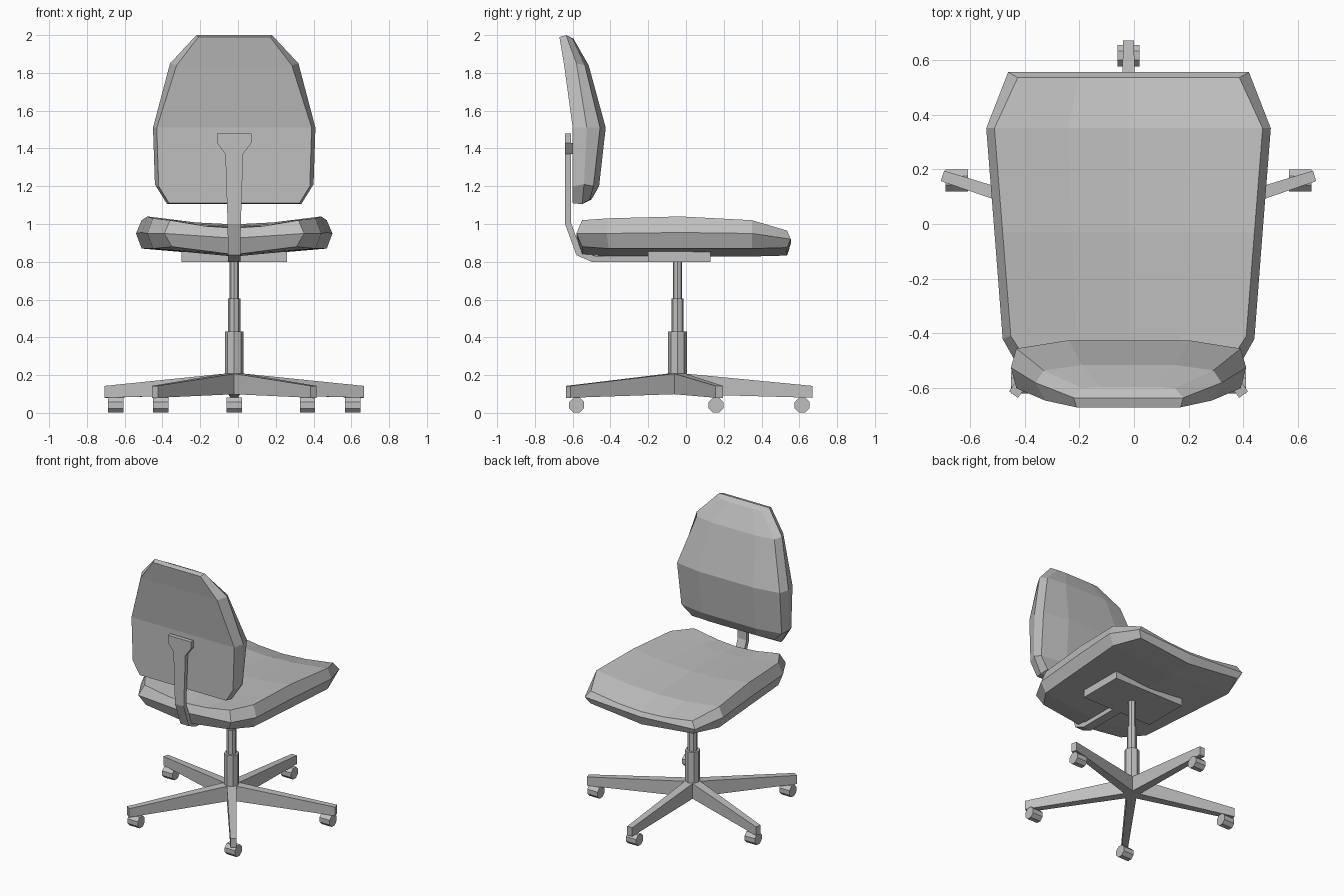
import bpy, bmesh, math
from mathutils import Matrix, Vector

if "Cube" in bpy.data.objects:
    bpy.data.objects.remove(bpy.data.objects["Cube"], do_unlink=True)

CX, CY = -0.02, -0.045   # column axis

grey = bpy.data.materials.new("plain grey")
grey.use_nodes = True
COLOUR = (0.52, 0.52, 0.52, 1)
grey.diffuse_color = COLOUR
grey.node_tree.nodes["Principled BSDF"].inputs["Base Color"].default_value = COLOUR


def finish(name, bm, location):
    bmesh.ops.recalc_face_normals(bm, faces=bm.faces)
    mesh = bpy.data.meshes.new(name)
    bm.to_mesh(mesh)
    bm.free()
    mesh.materials.append(grey)
    obj = bpy.data.objects.new(name, mesh)
    obj.location = location
    bpy.context.collection.objects.link(obj)
    return obj


def loft(name, rings, location):
    """Closed tube through rings of equal length, capped at both ends."""
    bm = bmesh.new()
    rows = [[bm.verts.new(p) for p in ring] for ring in rings]
    for a, b in zip(rows, rows[1:]):
        for i in range(len(a)):
            j = (i + 1) % len(a)
            bm.faces.new((a[i], a[j], b[j], b[i]))
    bm.faces.new(rows[0])
    bm.faces.new(rows[-1])
    return finish(name, bm, location)


def cushion(name, sections, ends):
    """Half shell (back centre, back edge, rim, front edge, middle, centre), mirrored in x."""
    bm = bmesh.new()
    rows = [[bm.verts.new(p) for p in s] for s in sections]
    for a, b in zip(rows, rows[1:]):
        for i in range(len(a) - 1):
            bm.faces.new((a[i], a[i + 1], b[i + 1], b[i]))
    for row, end in ((rows[0], ends[0]), (rows[-1], ends[1])):
        rim = bm.verts.new(end)
        bm.faces.new((row[0], row[1], row[2], rim))
        bm.faces.new((rim, row[2], row[3], row[4], row[5]))
    obj = finish(name, bm, (CX, 0, 0))
    obj.modifiers.new("Mirror", 'MIRROR').use_clip = True
    return obj


# Seat: edge y, rim y, widths (bottom, rim, top), heights (bottom, rim, top)
seat_rows = [
    (-.55, -.58, .33, .37, .34, .88, .95, 1.02),
    (-.41, -.42, .43, .46, .43, .87, .95, 1.03),
    (-.03, -.03, .46, .49, .46, .87, .955, 1.04),
    (.35, .35, .49, .52, .49, .87, .95, 1.02),
    (.535, .555, .41, .44, .405, .875, .92, .965),
]
DIP = .042
seat = [[(0, y, zb - DIP), (wb, y, zb), (wo, yo, zo), (wt, y, zt),
         (wt * .45, y, zt - DIP * .75), (0, y, zt - DIP)]
        for y, yo, wb, wo, wt, zb, zo, zt in seat_rows]
cushion("seat", seat, [(0, r[1], r[6] - DIP * .6) for r in (seat_rows[0], seat_rows[-1])])

# Backrest: widths (rear, rim, front, middle), y (rear, rim, front, centre), z (rear, rim, front)
back_rows = [
    (.345, .355, .33, .19, -.60, -.55, -.51, -.50, 1.11, 1.105, 1.13),
    (.40, .42, .40, .21, -.60, -.54, -.49, -.46, 1.20, 1.21, 1.20),
    (.41, .43, .41, .22, -.60, -.525, -.455, -.425, 1.51, 1.51, 1.51),
    (.305, .34, .31, .17, -.645, -.58, -.535, -.515, 1.84, 1.85, 1.84),
    (.19, .20, .17, .10, -.67, -.635, -.60, -.595, 1.99, 2.0, 1.98),
]
backrest = [[(0, yr, zr), (wr, yr, zr), (wo, yo, zo), (wf, yf, zf), (wm, yc, zf), (0, yc, zf)]
            for wr, wo, wf, wm, yr, yo, yf, yc, zr, zo, zf in back_rows]
cushion("backrest", backrest, [(0, r[5], r[9]) for r in (back_rows[0], back_rows[-1])])

# Back support bar: half width, outer (y, z), inner (y, z)
bar = [
    (.033, (-.10, .80), (-.10, .83)),
    (.033, (-.50, .80), (-.48, .83)),
    (.033, (-.58, .835), (-.555, .86)),
    (.035, (-.64, 1.0), (-.61, 1.01)),
    (.047, (-.64, 1.37), (-.61, 1.37)),
    (.092, (-.64, 1.43), (-.61, 1.43)),
    (.092, (-.64, 1.48), (-.61, 1.48)),
]
loft("back_support_bar",
     [[(-w, *o), (w, *o), (w, *i), (-w, *i)] for w, o, i in bar], (CX, 0, 0))
# Pad joining the bar head to the backrest
loft("backrest_mount", [[(-.045, y, 1.37), (.045, y, 1.37), (.09, y, 1.43), (-.09, y, 1.43)]
                        for y in (-.62, -.59)], (CX, 0, 0))

# Plate under the seat
loft("seat_plate", [[(-.28, -.2, z), (.28, -.2, z), (.28, .13, z), (-.28, .13, z)]
                    for z in (.80, .865)], (CX, 0, 0))


def octagon(radius, z):
    angles = [math.radians(45 * i) for i in range(8)]
    return [(radius * math.cos(a), radius * math.sin(a), z) for a in angles]


# Telescopic column
for name, radius, low, high in (("column_base", .05, .12, .43),
                                ("column_sleeve", .033, .42, .605),
                                ("column_piston", .025, .60, .81)):
    loft(name, [octagon(radius, low), octagon(radius, high)], (CX, CY, 0))

# Five legs, each with a wheel
for n in range(5):
    turn = Matrix.Rotation(math.radians(72 * n), 3, 'Z')
    leg = [[turn @ Vector(p) for p in ((-w, y, lo), (w, y, lo), (w, y, hi), (-w, y, hi))]
           for w, y, lo, hi in ((.032, 0, .10, .212), (.02, .715, .08, .143))]
    loft(f"leg_{n + 1}", leg, (CX, CY, 0))
    hub = turn @ Vector((0, .66, .041)) + Vector((CX, CY, 0))
    spin = Matrix.Rotation(math.radians(90), 3, 'Y') @ Matrix.Rotation(math.radians(22.5), 3, 'Z')
    wheel = [[spin @ Vector(p) for p in octagon(.043, side)] for side in (-.041, .041)]
    loft(f"wheel_{n + 1}", wheel, hub)
